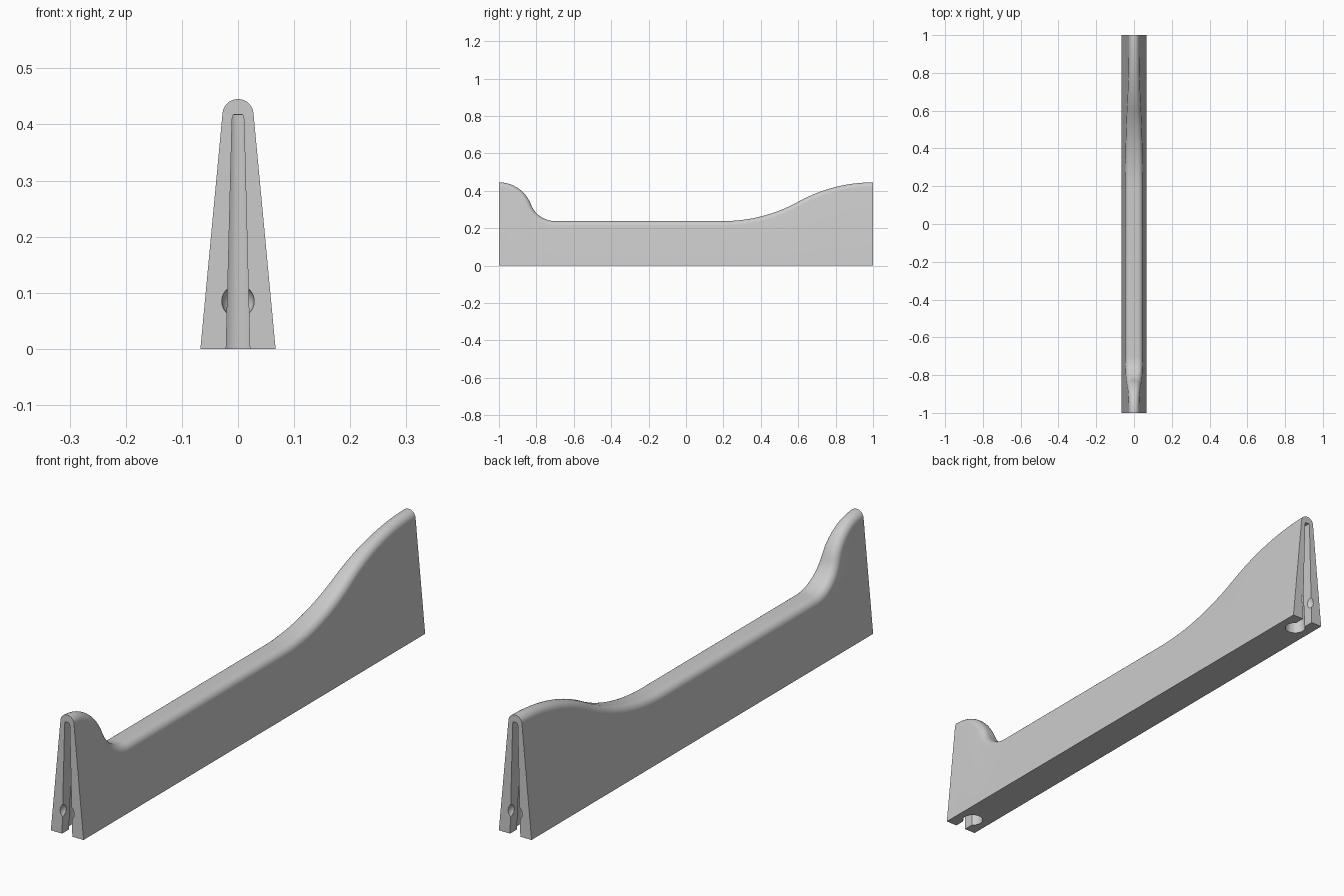
import bpy, bmesh
from math import sin, cos, pi, asin
from mathutils import Vector, Matrix

cube = bpy.data.objects.get("Cube")
if cube:
    bpy.data.objects.remove(cube, do_unlink=True)

grey = bpy.data.materials.new("plain grey")
grey.use_nodes = True
colour = (0.6, 0.6, 0.6, 1)
grey.diffuse_color = colour
grey.node_tree.nodes["Principled BSDF"].inputs["Base Color"].default_value = colour

LOW, HIGH = 0.238, 0.445
FILLET = 0.0268


def add_object(name, bm):
    bmesh.ops.recalc_face_normals(bm, faces=bm.faces)
    mesh = bpy.data.meshes.new(name)
    bm.to_mesh(mesh)
    bm.free()
    mesh.materials.append(grey)
    obj = bpy.data.objects.new(name, mesh)
    bpy.context.collection.objects.link(obj)
    return obj


def half_width(z):
    return 0.067 - 0.0952 * z


def s_curve(y_low, y_mid, y_high, z_mid, steps):
    """Two tangent arcs from the low level to the high level: (y, z, normal)."""
    side = 1 if y_high > y_low else -1
    points = []
    for start, dy, dz, lift in ((y_low, abs(y_mid - y_low), z_mid - LOW, 1),
                                (y_high, abs(y_high - y_mid), HIGH - z_mid, -1)):
        radius = (dy * dy + dz * dz) / (2 * dz)
        sweep = asin(dy / radius)
        arc = []
        for i in range(steps + 1):
            a = sweep * i / steps
            y = start + lift * side * radius * sin(a)
            z = (LOW if lift > 0 else HIGH) + lift * radius * (1 - cos(a))
            arc.append((y, z, Vector((-side * sin(a), cos(a)))))
        points += arc if lift > 0 else arc[-2::-1]
    return points


# Wall body: a tapered section with a rounded crest, lofted along the top line
top_line = s_curve(-0.70, -0.83, -1, 0.33, 16)[::-1] + s_curve(0.20, 0.60, 1, 0.3415, 20)
bm = bmesh.new()
rings = []
lean = 0.095
for y, z, normal in top_line:
    end = Vector((y, z)) - normal * FILLET * (1 - sin(lean))
    flat = max(half_width(end.y) - FILLET * cos(lean), 0.0008)
    half = [(half_width(0), end.x, 0)]
    for i in range(11):
        a = lean + (pi / 2 - lean) * i / 10
        p = Vector((y, z)) - normal * FILLET * (1 - sin(a))
        half.append((flat + FILLET * cos(a), p.x, p.y))
    ring = half + [(-x, py, pz) for x, py, pz in reversed(half)]
    rings.append([bm.verts.new(p) for p in ring])
for a, b in zip(rings, rings[1:]):
    for i in range(len(a)):
        j = (i + 1) % len(a)
        bm.faces.new((a[i], a[j], b[j], b[i]))
bm.faces.new(rings[0])
bm.faces.new(rings[-1])
body = add_object("wall_body", bm)


def slot_cutter(end):
    bm = bmesh.new()
    sections = []
    for x, z in ((0.0213, -0.01), (0.0105, 0.41), (0.008, 0.418)):
        sections.append([bm.verts.new((sx * x, end * y, z))
                         for sx, y in ((-1, 1.05), (1, 1.05), (1, 0.93), (-1, 0.93))])
    for a, b in zip(sections, sections[1:]):
        for i in range(4):
            j = (i + 1) % 4
            bm.faces.new((a[i], a[j], b[j], b[i]))
    bm.faces.new(sections[0])
    bm.faces.new(sections[-1])
    return add_object("slot_cutter", bm)


def socket_cutter(end):
    bm = bmesh.new()
    bmesh.ops.create_cone(bm, cap_ends=True, segments=16, radius1=0.0375, radius2=0.019,
                          depth=0.427, matrix=Matrix.Translation((0, end * 0.93, 0.2035))
                          @ Matrix.Rotation(pi / 16, 4, "Z"))
    return add_object("socket_cutter", bm)


def dimple_cutter(end):
    bm = bmesh.new()
    bmesh.ops.create_uvsphere(bm, u_segments=32, v_segments=16, radius=0.029,
                              matrix=Matrix.Translation((0, end, 0.085)))
    return add_object("dimple_cutter", bm)


# Joint openings: slot, tapered socket and round dimple at both ends
cutters = [make(end) for end in (-1, 1)
           for make in (socket_cutter, slot_cutter, dimple_cutter)]
for cutter in cutters:
    cutter.hide_render = True
    mod = body.modifiers.new("cut", "BOOLEAN")
    mod.operation = "DIFFERENCE"
    mod.solver = "EXACT"
    mod.object = cutter

bpy.ops.object.select_all(action="DESELECT")
body.select_set(True)
bpy.context.view_layer.objects.active = body
for mod in list(body.modifiers):
    bpy.ops.object.modifier_apply(modifier=mod.name)
for cutter in cutters:
    bpy.data.objects.remove(cutter, do_unlink=True)
bpy.ops.object.shade_smooth_by_angle(angle=pi / 6)
